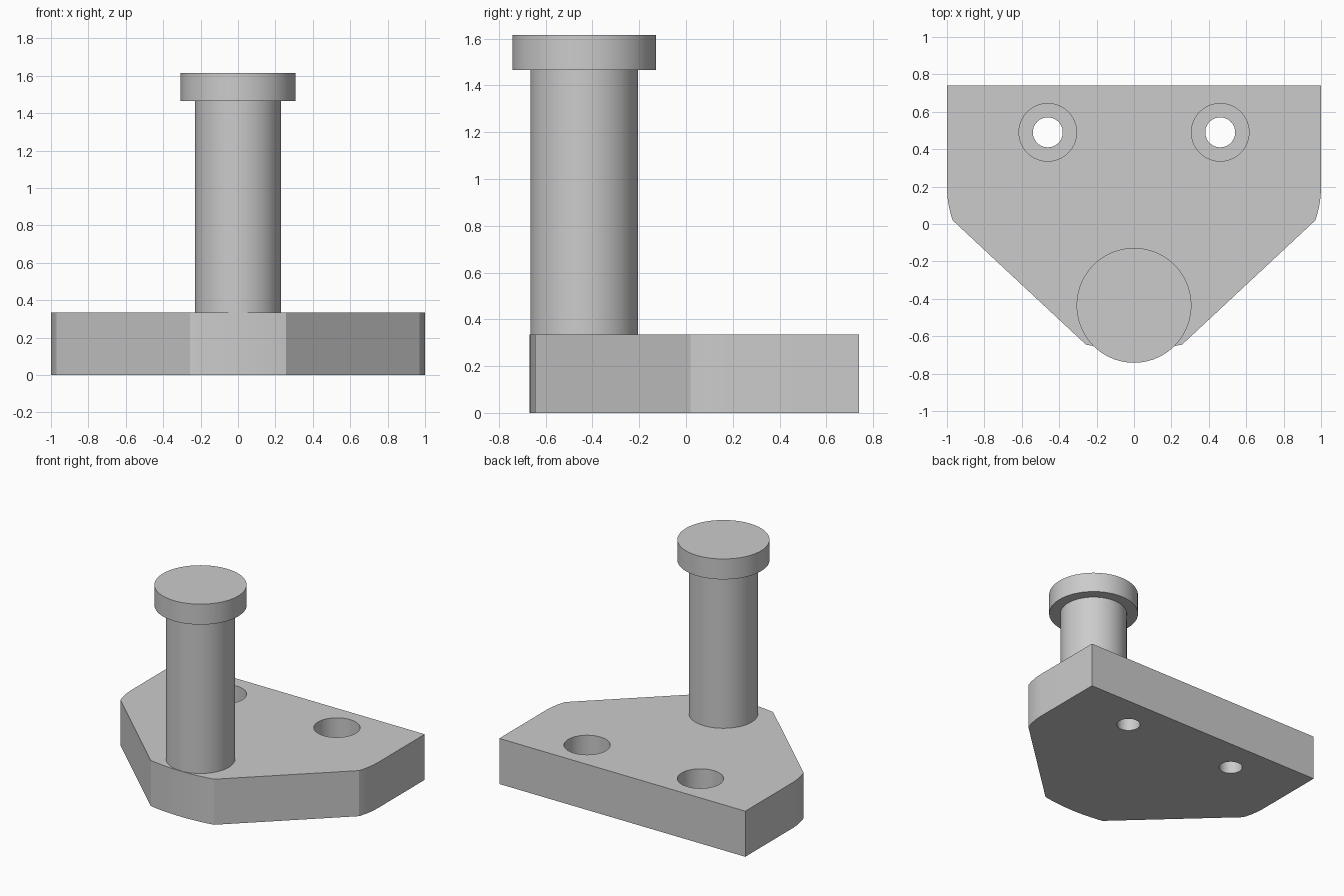
import bpy, bmesh, math

cube = bpy.data.objects.get("Cube")
if cube:
    bpy.data.objects.remove(cube, do_unlink=True)

grey = bpy.data.materials.new("plain grey")
grey.use_nodes = True
colour = (0.6, 0.6, 0.6, 1)
grey.diffuse_color = colour
grey.node_tree.nodes["Principled BSDF"].inputs["Base Color"].default_value = colour

PLATE_TOP = 0.335
POST_Y = -0.435


def add_prism(name, outline, z0, z1):
    """Extrude a closed xy outline from z0 up to z1."""
    bm = bmesh.new()
    face = bm.faces.new([bm.verts.new((x, y, z0)) for x, y in outline])
    top = bmesh.ops.extrude_face_region(bm, geom=[face])["geom"]
    bmesh.ops.translate(bm, vec=(0, 0, z1 - z0),
                        verts=[v for v in top if isinstance(v, bmesh.types.BMVert)])
    bmesh.ops.recalc_face_normals(bm, faces=bm.faces)
    mesh = bpy.data.meshes.new(name)
    bm.to_mesh(mesh)
    bm.free()
    mesh.materials.append(grey)
    obj = bpy.data.objects.new(name, mesh)
    bpy.context.collection.objects.link(obj)
    return obj


def circle(x, y, r, n=72):
    return [(x + r * math.cos(math.tau * i / n), y + r * math.sin(math.tau * i / n))
            for i in range(n)]


def select_only(obj):
    bpy.ops.object.select_all(action="DESELECT")
    obj.select_set(True)
    bpy.context.view_layer.objects.active = obj


def smooth(obj):
    select_only(obj)
    bpy.ops.object.shade_smooth_by_angle(angle=math.radians(20))


# Plate outline: straight back, gently curved side ends, slants, bowed front
right_half = [(1.0, 0.74)]
for i in range(9):
    t = i / 8
    right_half.append((1 - 0.03 * t * t, 0.2 - 0.18 * t))
for i in range(8):
    t = 1 - i / 8
    right_half.append((0.257 * t, -0.668 + 0.023 * t * t))
outline = right_half + [(0, -0.668)] + [(-x, y) for x, y in reversed(right_half)]
plate = add_prism("base_plate", outline, 0, PLATE_TOP)

# Two counterbored bolt holes
for side in (-1, 1):
    for radius, bottom in ((0.08, -0.1), (0.154, 0.135)):
        cutter = add_prism("hole_cutter", circle(side * 0.461, 0.49, radius), bottom, 0.5)
        cutter.hide_render = True
        cut = plate.modifiers.new("hole", "BOOLEAN")
        cut.operation = "DIFFERENCE"
        cut.solver = "EXACT"
        cut.object = cutter
        select_only(plate)
        bpy.ops.object.modifier_apply(modifier=cut.name)
        bpy.data.objects.remove(cutter, do_unlink=True)
smooth(plate)

# Upright post and its wider cap
smooth(add_prism("post", circle(0, POST_Y, 0.23), PLATE_TOP, 1.465))
smooth(add_prism("post_cap", circle(0, POST_Y, 0.307), 1.465, 1.615))
